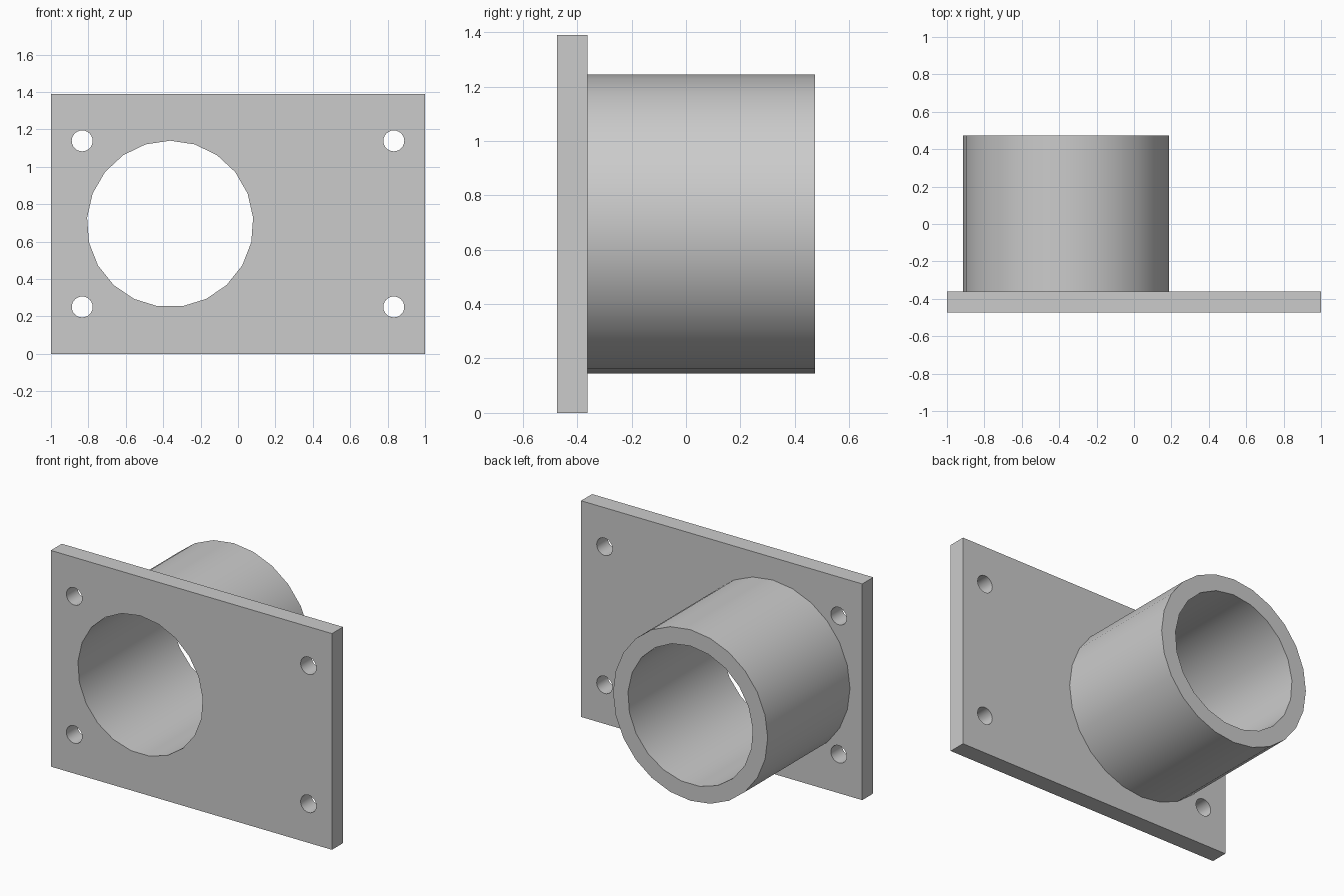
import bpy
import bmesh
from math import sin, cos, pi, radians

cube = bpy.data.objects.get("Cube")
if cube:
    bpy.data.objects.remove(cube, do_unlink=True)

# Plain grey metal
GREY = (0.6, 0.6, 0.6, 1)
metal = bpy.data.materials.new("grey_metal")
metal.use_nodes = True
metal.diffuse_color = GREY
metal.node_tree.nodes["Principled BSDF"].inputs["Base Color"].default_value = GREY


def circle(x, z, radius, sides):
    """Polygon outline in the xz plane with its first corner at the top."""
    return [(x + radius * sin(2 * pi * i / sides), z + radius * cos(2 * pi * i / sides))
            for i in range(sides)]


def extruded(name, outlines, front, back):
    """Fill the first outline, leave the others as holes, extrude along y."""
    bm = bmesh.new()
    edges = []
    for outline in outlines:
        verts = [bm.verts.new((x, front, z)) for x, z in outline]
        edges += [bm.edges.new((v, verts[i - 1])) for i, v in enumerate(verts)]
    bmesh.ops.triangle_fill(bm, use_beauty=True, edges=edges, normal=(0, -1, 0))
    grown = bmesh.ops.extrude_face_region(bm, geom=bm.faces[:], use_keep_orig=True)
    moved = [g for g in grown["geom"] if isinstance(g, bmesh.types.BMVert)]
    bmesh.ops.translate(bm, verts=moved, vec=(0, back - front, 0))
    bmesh.ops.recalc_face_normals(bm, faces=bm.faces[:])
    mesh = bpy.data.meshes.new(name)
    bm.to_mesh(mesh)
    bm.free()
    mesh.materials.append(metal)
    obj = bpy.data.objects.new(name, mesh)
    bpy.context.collection.objects.link(obj)
    bpy.ops.object.select_all(action="DESELECT")
    obj.select_set(True)
    bpy.context.view_layer.objects.active = obj
    bpy.ops.object.shade_smooth_by_angle(angle=radians(30))
    return obj


HEIGHT = 1.39
MID = HEIGHT / 2
TUBE_X = -0.363
FRONT, JOIN, BACK = -0.474, -0.362, 0.474

bore = circle(TUBE_X, MID, 0.445, 21)

# Mounting plate with the bore and four bolt holes
rectangle = [(-1, 0), (1, 0), (1, HEIGHT), (-1, HEIGHT)]
bolt_holes = [circle(sx * 0.833, MID + sz * 0.444, 0.056, 24)
              for sx in (-1, 1) for sz in (-1, 1)]
extruded("mounting_plate", [rectangle, bore] + bolt_holes, FRONT, JOIN)

# Off-centre tube behind the plate
extruded("tube", [circle(TUBE_X, MID, 0.55, 24), bore], JOIN, BACK)
